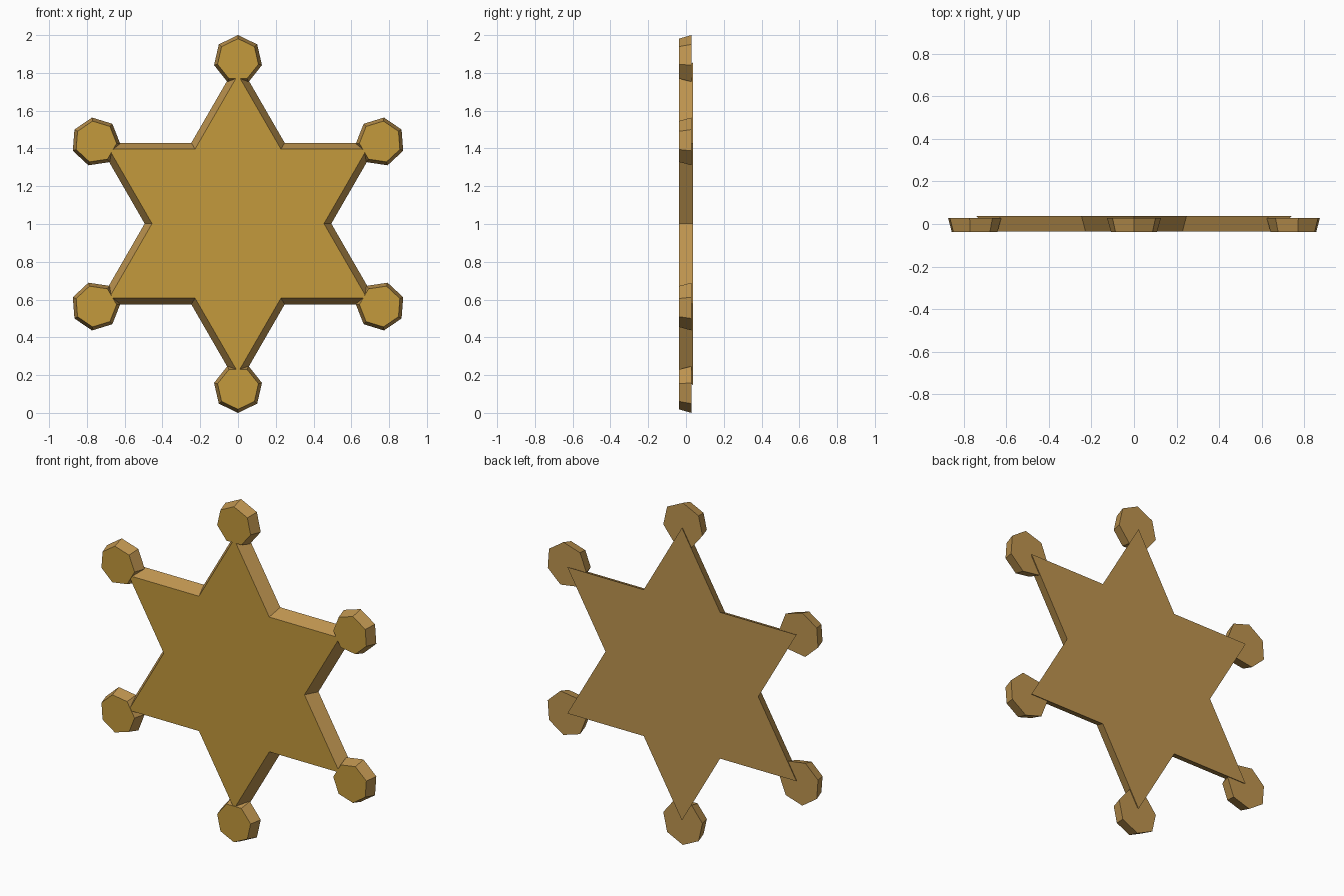
import bpy, bmesh
from math import sin, cos, pi, radians, sqrt

if "Cube" in bpy.data.objects:
    bpy.data.objects.remove(bpy.data.objects["Cube"])


def material(name, color):
    m = bpy.data.materials.new(name)
    m.diffuse_color = color
    m.use_nodes = True
    m.node_tree.nodes["Principled BSDF"].inputs["Base Color"].default_value = m.diffuse_color
    return m


gold = material("gold_face", (0.55, 0.32, 0.045, 1))
bronze = material("bronze_side", (0.52, 0.30, 0.08, 1))


def ring(radii, start):
    """Points in the xz plane, cycling through the given radii."""
    n = len(radii)
    return [(r * cos(start + 2 * pi * i / n), r * sin(start + 2 * pi * i / n))
            for i, r in enumerate(radii)]


def tapered_plate(name, front, back, y_front, y_back, location, turn=0.0):
    """Solid plate with a smaller gold front and a larger bronze back."""
    bm = bmesh.new()
    f = [bm.verts.new((x, y_front, z)) for x, z in front]
    b = [bm.verts.new((x, y_back, z)) for x, z in back]
    face = bm.faces.new(f)
    bm.faces.new(b[::-1])
    for i in range(len(f)):
        j = (i + 1) % len(f)
        bm.faces.new((f[i], b[i], b[j], f[j])).material_index = 1
    bm.faces.ensure_lookup_table()
    bm.faces[1].material_index = 1
    bmesh.ops.recalc_face_normals(bm, faces=bm.faces)
    mesh = bpy.data.meshes.new(name)
    bm.to_mesh(mesh)
    bm.free()
    mesh.materials.append(gold)
    mesh.materials.append(bronze)
    ob = bpy.data.objects.new(name, mesh)
    ob.location = location
    ob.rotation_euler = (0, -turn, 0)
    bpy.context.collection.objects.link(ob)
    return ob


# Six-pointed star plate
def star(inner):
    return ring([inner * sqrt(3), inner] * 6, pi / 2)


tapered_plate("star_plate", star(0.455), star(0.494), -0.036, 0.038, (0, 0, 1.002))

# Seven-sided studs on the points, one corner facing outwards
for k in range(6):
    a = radians(30 + 60 * k)
    tapered_plate(f"point_stud_{k + 1}", ring([0.111] * 7, 0), ring([0.13] * 7, 0),
                  -0.038, 0.029, (0.87 * cos(a), 0, 1 + 0.87 * sin(a)), a)
